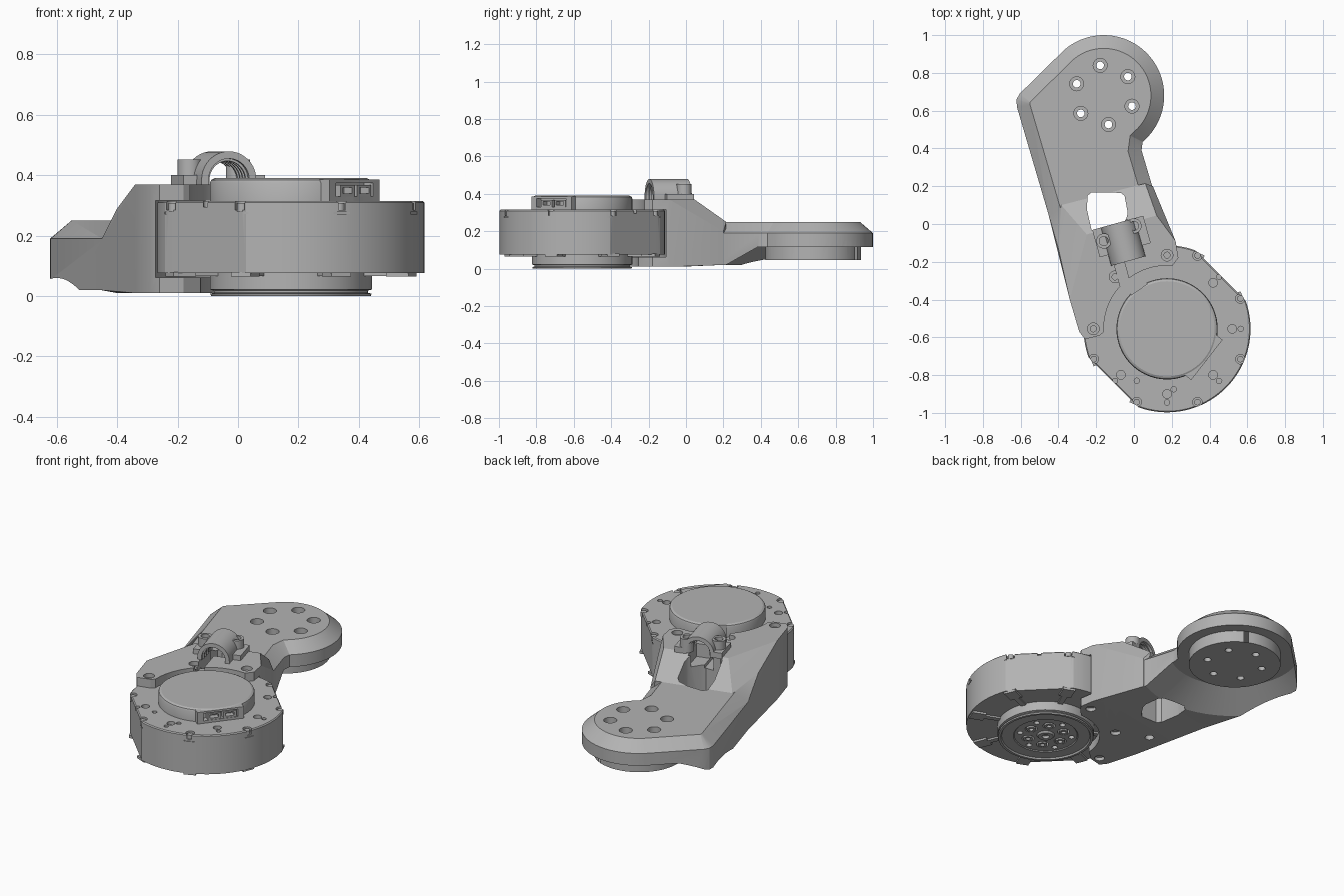
import bpy, bmesh
from math import cos, sin, radians, pi, sqrt
from mathutils import Matrix, Vector

if "Cube" in bpy.data.objects:
    bpy.data.objects.remove(bpy.data.objects["Cube"])

grey = bpy.data.materials.new("machined_grey")
grey.use_nodes = True
grey.diffuse_color = (0.45, 0.45, 0.45, 1)
grey.node_tree.nodes["Principled BSDF"].inputs["Base Color"].default_value = (0.45, 0.45, 0.45, 1)

MOTOR = Vector((0.175, -0.555))
PAD = Vector((-0.16, 0.68))
TILT = radians(15.5)          # arm direction, turned from +y


def polar(centre, r, deg):
    a = radians(deg)
    return centre[0] + r * cos(a), centre[1] + r * sin(a)


def finish(name, bm):
    bmesh.ops.remove_doubles(bm, verts=bm.verts, dist=1e-5)
    bmesh.ops.recalc_face_normals(bm, faces=bm.faces)
    mesh = bpy.data.meshes.new(name)
    bm.to_mesh(mesh)
    bm.free()
    mesh.materials.append(grey)
    ob = bpy.data.objects.new(name, mesh)
    bpy.context.collection.objects.link(ob)
    return ob


def prism(name, pts, z0, z1, inset=0, rise=0, matrix=None):
    """Extruded outline, with an optional chamfer around the top."""
    bm = bmesh.new()
    bottom = bm.faces.new([bm.verts.new((x, y, z0)) for x, y in pts])
    out = bmesh.ops.extrude_face_region(bm, geom=[bottom], use_keep_orig=True)["geom"]
    top = next(g for g in out if isinstance(g, bmesh.types.BMFace))
    for v in top.verts:
        v.co.z = z1
    bmesh.ops.recalc_face_normals(bm, faces=bm.faces)
    if inset:
        bmesh.ops.inset_individual(bm, faces=[top], thickness=inset, use_even_offset=True)
        for v in top.verts:
            v.co.z += rise
    if matrix:
        bm.transform(matrix)
    return finish(name, bm)


def lathe(name, profile, centre, seg=64):
    """Turned part from (radius, height) points, starting and ending on the axis."""
    bm = bmesh.new()
    rings = [[bm.verts.new((*polar(centre, r, 360 * i / seg), z)) for i in range(seg)] for r, z in profile]
    for a, b in zip(rings, rings[1:]):
        for i in range(seg):
            j = (i + 1) % seg
            bm.faces.new((a[i], a[j], b[j], b[i]))
    return finish(name, bm)


def cyl(name, centre, r, z0, z1, seg=24):
    return prism(name, [polar(centre, r, 360 * i / seg) for i in range(seg)], z0, z1)


def box(name, centre, size, z0, z1, angle=0):
    c, s = cos(angle), sin(angle)
    w, d = size[0] / 2, size[1] / 2
    pts = [(centre[0] + x * c - y * s, centre[1] + x * s + y * c)
           for x, y in ((-w, -d), (w, -d), (w, d), (-w, d))]
    return prism(name, pts, z0, z1)


def boolean(target, tool, operation="DIFFERENCE"):
    mod = target.modifiers.new("bool", "BOOLEAN")
    mod.operation, mod.solver, mod.object = operation, "EXACT", tool
    bpy.context.view_layer.objects.active = target
    bpy.ops.object.modifier_apply(modifier=mod.name)
    bpy.data.objects.remove(tool)


def cut_hole(target, centre, r, z0, z1):
    boolean(target, cyl("cutter", centre, r, z0, z1))


# Arm: chamfered outline with the round end pad
outline = [polar(PAD, 0.32, a) for a in range(130, -51, -6)]
outline += [(0.04, 0.39), (0.165, -0.03), (-0.385, -0.18), (-0.62, 0.62), (-0.622, 0.66), (-0.605, 0.69)]
arm = prism("arm", outline, 0.02, 0.19, inset=0.07, rise=0.06)

# Tall motor mount, sloping down into the arm
foot = [(-0.18, -0.59), (-0.26, -0.61), (-0.29, -0.57), (-0.34, -0.4)]
ear = [(0.165, -0.03), (0.22, -0.09), (0.235, -0.18), (0.2, -0.225)]
points = [(x, y, z) for x, y in foot + ear for z in (0.01, 0.37)]
points += [(-0.25, -0.055, 0.37), (0.12, 0.045, 0.37),
           (-0.4, -0.13, 0.29), (-0.4, -0.13, 0.01), (-0.455, 0.06, 0.18), (-0.455, 0.06, 0.02),
           (-0.385, 0.1, 0.25), (0.06, 0.215, 0.25), (0.1, 0.2, 0.2), (0.1, 0.2, 0.02)]
bm = bmesh.new()
hull = bmesh.ops.convex_hull(bm, input=[bm.verts.new(p) for p in points])
bmesh.ops.delete(bm, geom=list({g for g in hull["geom_interior"] if isinstance(g, bmesh.types.BMVert)}), context="VERTS")
boolean(arm, finish("mount", bm), "UNION")

# Clearance below the pad, and the motor pocket between two plates
boolean(arm, lathe("cutter", [(0, -0.1), (0.745, -0.1), (0.36, 0.115), (0, 0.115)], PAD))
boolean(arm, lathe("cutter", [(0, -0.1), (0.3, -0.1), (0.3, 0.062), (0.45, 0.062), (0.45, 0.317),
                              (0.335, 0.317), (0.335, 0.6), (0, 0.6)], MOTOR, 96))

# Cable window and slot
window = [(-0.245, 0.15), (-0.225, 0.168), (-0.07, 0.165), (-0.05, 0.15), (-0.033, 0.06),
          (-0.04, 0.03), (-0.08, -0.03), (-0.1, -0.05), (-0.2, -0.05), (-0.225, -0.03), (-0.25, 0.08)]
boolean(arm, prism("cutter", window, -0.1, 0.6))
boolean(arm, box("cutter", (-0.08, -0.2), (0.055, 0.36), 0.27, 0.6, TILT))
boolean(arm, box("cutter", (-0.07, -0.06), (0.12, 0.14), 0.29, 0.6, TILT))

# Plate screw holes, above and below
for spot in ((-0.215, -0.555), (0.175, -0.165), (-0.1, -0.28)):
    cut_hole(arm, spot, 0.031, 0.345, 0.5)
    cut_hole(arm, spot, 0.016, 0.3, 0.5)
    cut_hole(arm, spot, 0.028, -0.1, 0.03)
cut_hole(arm, (-0.28, -0.2), 0.025, -0.1, 0.05)

# Pad boss with six counterbored holes through both
boolean(arm, cyl("boss", PAD, 0.255, 0.045, 0.14, 64), "UNION")
for i in range(6):
    spot = polar((-0.157, 0.683), 0.158, 98 + 60 * i)
    cut_hole(arm, spot, 0.037, 0.17, 0.4)
    cut_hole(arm, spot, 0.02, -0.1, 0.4)

# Motor housing: round with two flats
n = Vector((sqrt(0.5), sqrt(0.5)))
ring = []
for i in range(128):
    p = Vector(polar((0, 0), 0.442, 360 * i / 128))
    d = p.dot(n)
    if abs(d) > 0.4:
        p -= n * (d - 0.4 * (1 if d > 0 else -1))
    ring.append(tuple(p + MOTOR))
motor = prism("motor_housing", ring, 0.076, 0.309, inset=0.006, rise=0.006)

# Housing screws, foot tabs and top holes
for i in range(8):
    a = 22.5 + 45 * i
    r = 0.42
    spot = polar(MOTOR, r, a)
    cut_hole(motor, spot, 0.025, 0.285, 0.4)
    cyl("housing_screw", spot, 0.017, 0.28, 0.308, 16)
    box("foot_tab", polar(MOTOR, 0.395, a), (0.08, 0.07), 0.064, 0.08, radians(a))
    box("radial_slot_rib", polar(MOTOR, 0.32, a), (0.12, 0.03), 0.066, 0.08, radians(a))
    boolean(motor, box("cutter", polar(MOTOR, 0.452, a), (0.03, 0.06), 0.272, 0.278, radians(a)))
for a in (-135, -90, -45, 0, 45):
    cut_hole(motor, polar(MOTOR, 0.345, a), 0.023, 0.295, 0.4)
    cut_hole(motor, polar(MOTOR, 0.39, a), 0.014, 0.295, 0.4)
for spot in ((0.015, -0.83), (0.21, -0.875), (0.42, -0.505)):
    cut_hole(motor, spot, 0.014, 0.295, 0.4)

# Top cap with its connector bay
cap = lathe("top_cap", [(0, 0.3), (0.268, 0.3), (0.268, 0.375), (0.264, 0.384), (0.252, 0.39), (0, 0.39)], MOTOR, 96)
face = -38
boolean(cap, box("bay", polar(MOTOR, 0.2, face), (0.135, 0.27), 0.3, 0.386, radians(face)), "UNION")
boolean(cap, box("cutter", polar(MOTOR, 0.26, face), (0.06, 0.2), 0.33, 0.375, radians(face)))
for dx in (-0.055, 0.035):
    centre = Vector(polar(MOTOR, 0.245, face)) + Vector(polar((0, 0), dx, face - 90))
    plug = box("connector", centre, (0.04, 0.075), 0.33, 0.368, radians(face))
    boolean(plug, box("cutter", centre, (0.09, 0.05), 0.34, 0.36, radians(face)))
boolean(cap, box("cutter", polar(MOTOR, 0.275, 125), (0.04, 0.1), 0.317, 0.5, radians(125)))

# Output disc under the motor
disc = lathe("output_disc", [(0, 0.02), (0.02, 0.02), (0.02, 0.004), (0.042, 0.004), (0.05, 0.014),
                             (0.175, 0.014), (0.18, 0.009), (0.245, 0.009), (0.25, 0), (0.264, 0),
                             (0.267, 0.008), (0.255, 0.011), (0.255, 0.018), (0.268, 0.022),
                             (0.268, 0.08), (0, 0.08)], MOTOR, 96)
for i in range(6):
    spot = polar(MOTOR, 0.105, 60 * i)
    cut_hole(disc, spot, 0.034, -0.1, 0.04)
    bolt = cyl("output_bolt", spot, 0.026, 0.01, 0.045, 24)
    cut_hole(bolt, spot, 0.013, -0.1, 0.025)
    cut_hole(disc, polar(MOTOR, 0.145, 30 + 60 * i), 0.016, -0.1, 0.035)

# Cable clamp: ribbed arch, side flanges and screw bosses
CLAMP = Vector((-0.058, -0.095))
place = (Matrix.Translation((*CLAMP, 0.385)) @ Matrix.Rotation(TILT, 4, "Z") @ Matrix.Rotation(pi / 2, 4, "X"))


def arch(name, inner, outer, y0, y1):
    pts = [polar((0, 0), outer, a) for a in range(0, 181, 9)]
    pts = [(outer, -0.018)] + pts + [(-outer, -0.018), (-inner, -0.018)]
    pts += [polar((0, 0), inner, a) for a in range(180, -1, -9)] + [(inner, -0.018)]
    return prism(name, pts, y0, y1, matrix=place)


arch("cable_arch", 0.07, 0.094, -0.105, 0.105)
for i in range(6):
    y = -0.09 + 0.033 * i
    arch("arch_rib", 0.062, 0.075, y, y + 0.013)
for side, spot in ((-1, (-0.16, -0.09)), (1, (0.0, -0.01))):
    across = Vector((cos(TILT), sin(TILT))) * side * 0.105
    along = Vector((-sin(TILT), cos(TILT))) * 0.03
    box("clamp_flange", CLAMP + across + along, (0.07, 0.15), 0.365, 0.4, TILT)
    boss = cyl("clamp_boss", spot, 0.04, 0.37, 0.452, 32)
    cut_hole(boss, spot, 0.024, 0.43, 0.6)

# Smooth the round walls, keep the edges crisp
for ob in bpy.context.scene.objects:
    if ob.type == "MESH":
        bpy.ops.object.select_all(action="DESELECT")
        ob.select_set(True)
        bpy.context.view_layer.objects.active = ob
        bpy.ops.object.shade_smooth_by_angle(angle=radians(25))
